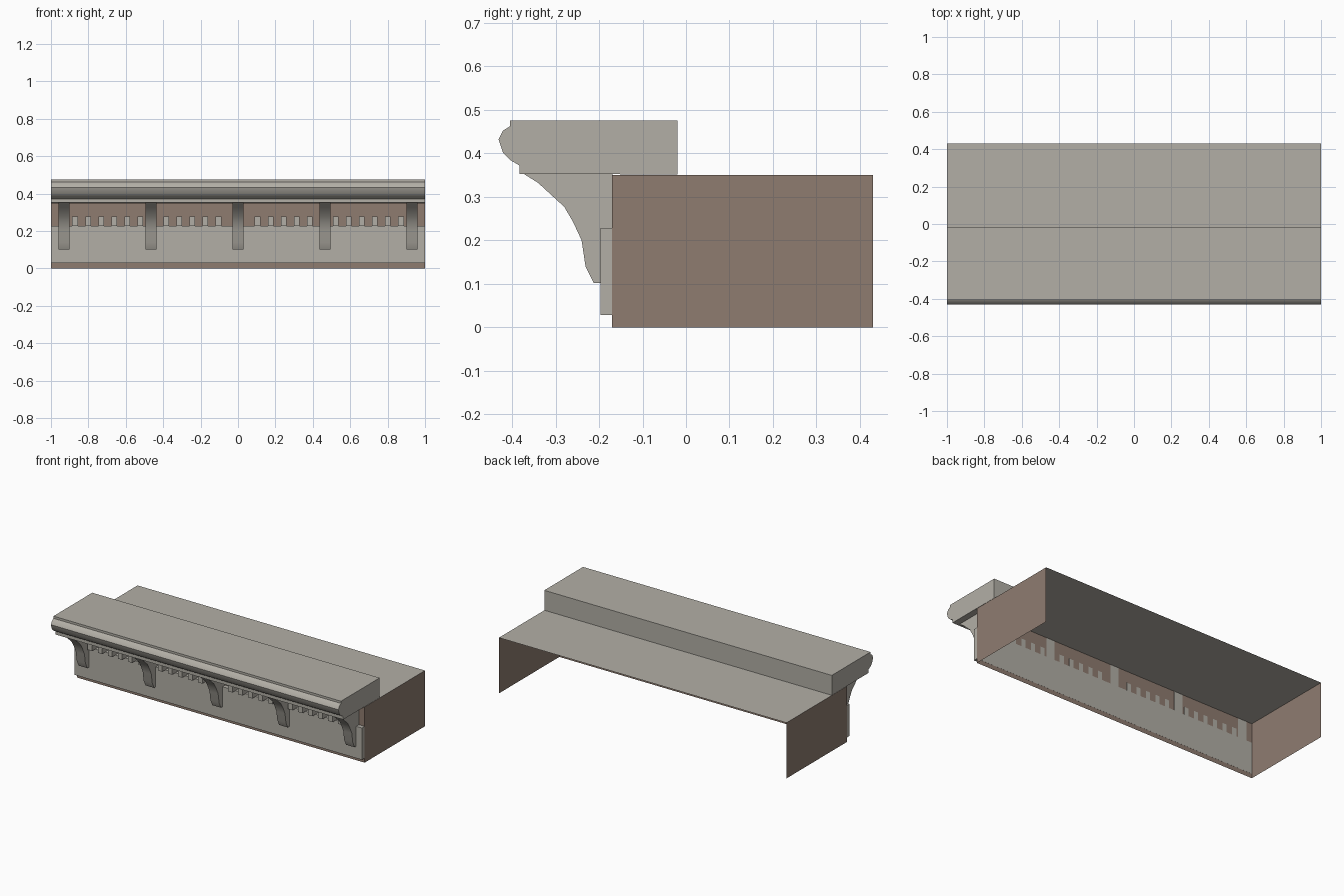
import bpy, bmesh, math

if "Cube" in bpy.data.objects:
    bpy.data.objects.remove(bpy.data.objects["Cube"])

def material(name, rgb):
    m = bpy.data.materials.new(name)
    m.diffuse_color = (*rgb, 1)
    m.use_nodes = True
    m.node_tree.nodes["Principled BSDF"].inputs["Base Color"].default_value = m.diffuse_color
    return m

STONE = material("pale stone", (0.448, 0.427, 0.381))
BROWN = material("brown render", (0.274, 0.202, 0.163))

WALL_Y, BACK_Y, ROOF_Z = -0.17, 0.43, 0.35
SEAT_Y = WALL_Y + 0.0006      # trim pieces seat just into the thin wall

def finish(bm, name, mats, smooth=0):
    me = bpy.data.meshes.new(name)
    bm.to_mesh(me)
    bm.free()
    for m in mats:
        me.materials.append(m)
    ob = bpy.data.objects.new(name, me)
    bpy.context.collection.objects.link(ob)
    if smooth:
        bpy.ops.object.select_all(action='DESELECT')
        ob.select_set(True)
        bpy.context.view_layer.objects.active = ob
        bpy.ops.object.shade_smooth_by_angle(angle=math.radians(smooth))
    return ob

def extrude_profile(name, pts, x0, x1, smooth=40):
    """Sweep a closed (y, z) outline along x."""
    bm = bmesh.new()
    face = bm.faces.new([bm.verts.new((x0, y, z)) for y, z in pts])
    ext = bmesh.ops.extrude_face_region(bm, geom=[face])
    for v in ext["geom"]:
        if isinstance(v, bmesh.types.BMVert):
            v.co.x = x1
    bmesh.ops.recalc_face_normals(bm, faces=bm.faces)
    return finish(bm, name, [STONE], smooth)

def block(name, x0, x1, y0, y1, z0, z1, bevel):
    """Box with softened front edges."""
    bm = bmesh.new()
    bmesh.ops.create_cube(bm, size=1)
    for v in bm.verts:
        v.co = (x0 if v.co.x < 0 else x1,
                y0 if v.co.y < 0 else y1,
                z0 if v.co.z < 0 else z1)
    front = [e for e in bm.edges if any(v.co.y == y0 for v in e.verts)]
    bmesh.ops.bevel(bm, geom=front, offset=bevel, segments=1, affect='EDGES')
    return finish(bm, name, [STONE])

# Thin shell: front and side walls plus roof, open at back and below
bm = bmesh.new()
plan = [(-1, BACK_Y), (-1, WALL_Y), (1, WALL_Y), (1, BACK_Y)]
low = [bm.verts.new((x, y, 0)) for x, y in plan]
top = [bm.verts.new((x, y, ROOF_Z)) for x, y in plan]
for i in range(3):
    bm.faces.new((low[i], low[i + 1], top[i + 1], top[i]))
roof = bm.faces.new((top[0], top[1], top[2], top[3]))
for f in bm.faces:
    f.material_index = 0 if f is roof else 1
finish(bm, "building_shell", [STONE, BROWN])

# Moulded cornice with rounded nose
extrude_profile("cornice", [
    (-0.02, 0.351), (-0.02, 0.476), (-0.405, 0.476), (-0.405, 0.462),
    (-0.421, 0.452), (-0.431, 0.432), (-0.421, 0.402), (-0.405, 0.385),
    (-0.383, 0.372), (-0.383, 0.352), (-0.17, 0.352)], -1, 1)

# Flat frieze board
block("frieze_board", -1, 1, -0.197, SEAT_Y, 0.028, 0.228, 0.004)

# Curved brackets under the cornice
BRACKETS = [i * 0.465 for i in range(-2, 3)]
BRACKET_PROFILE = [
    (SEAT_Y, 0.352), (-0.372, 0.352), (-0.34, 0.332), (-0.28, 0.277),
    (-0.26, 0.243), (-0.24, 0.2), (-0.231, 0.14), (-0.212, 0.102),
    (SEAT_Y, 0.102)]
for x in BRACKETS:
    extrude_profile("bracket", BRACKET_PROFILE, x - 0.03, x + 0.03)

# Dentil row, left out where the brackets stand
for k in range(-14, 14):
    x = (k + 0.5) * 0.0697
    if min(abs(x - b) for b in BRACKETS) > 0.05:
        block("dentil", x - 0.015, x + 0.015, -0.227, SEAT_Y, 0.227, 0.277, 0.003)
